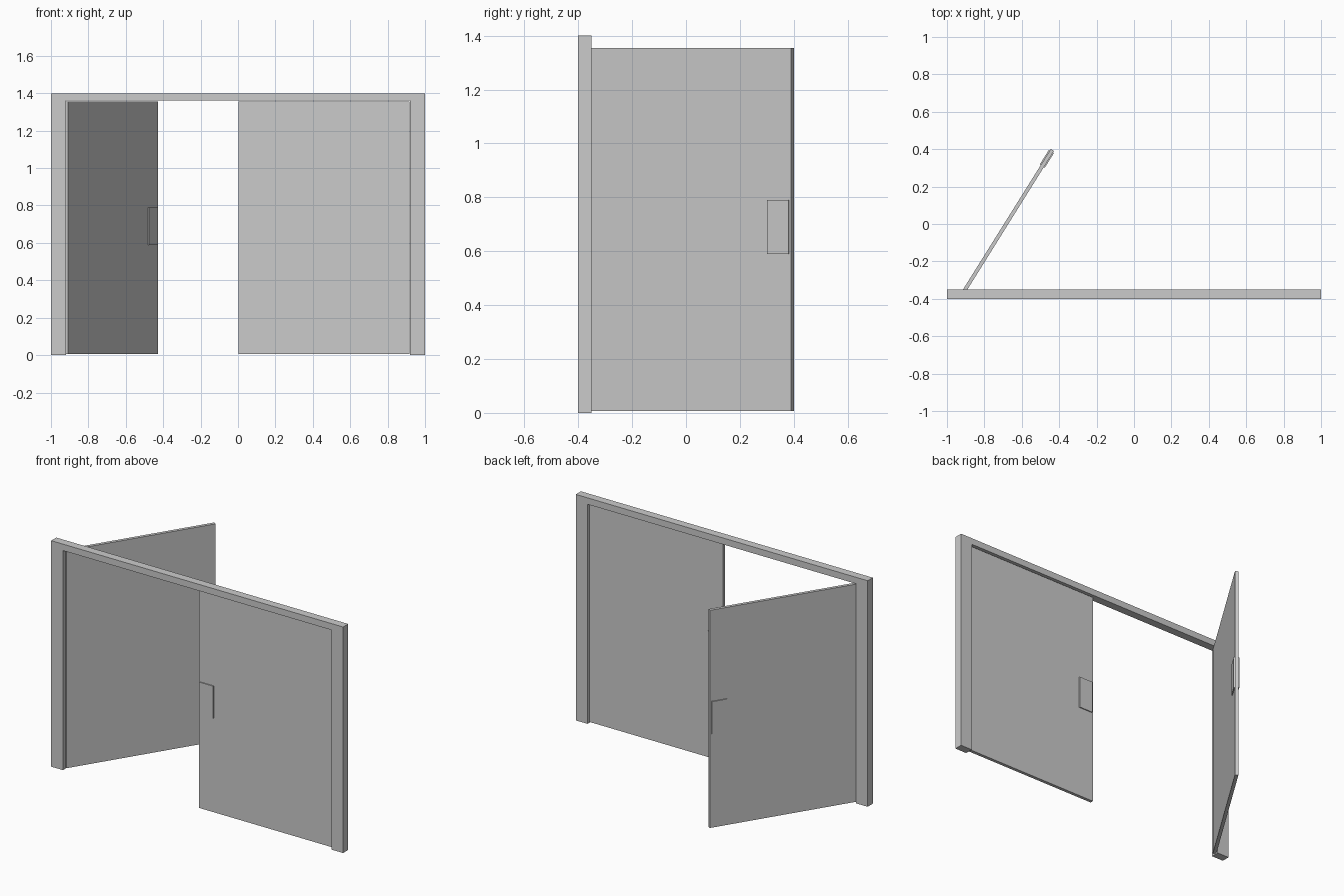
import bpy, bmesh, math
from mathutils import Matrix, Vector

if "Cube" in bpy.data.objects:
    bpy.data.objects.remove(bpy.data.objects["Cube"])


def box(name, lo, hi, mat=Matrix.Identity(4)):
    bm = bmesh.new()
    bmesh.ops.create_cube(bm, size=1)
    lo, hi = Vector(lo), Vector(hi)
    for v in bm.verts:
        v.co = (lo + hi) / 2 + v.co * (hi - lo)
    me = bpy.data.meshes.new(name)
    bm.to_mesh(me)
    bm.free()
    ob = bpy.data.objects.new(name, me)
    ob.matrix_world = mat
    bpy.context.collection.objects.link(ob)
    return ob


# door frame: one U-shaped profile extruded through its depth
bm = bmesh.new()
pts = [(-1, 0), (-0.92, 0), (-0.92, 1.36), (0.92, 1.36), (0.92, 0), (1, 0), (1, 1.4), (-1, 1.4)]
face = bm.faces.new([bm.verts.new((x, -0.4, z)) for x, z in pts])
ext = bmesh.ops.extrude_face_region(bm, geom=[face])
for v in ext["geom"]:
    if isinstance(v, bmesh.types.BMVert):
        v.co.y = -0.35
bmesh.ops.recalc_face_normals(bm, faces=bm.faces[:])
me = bpy.data.meshes.new("door_frame")
bm.to_mesh(me)
bm.free()
bpy.context.collection.objects.link(bpy.data.objects.new("door_frame", me))


# door leaf running along local +x from its hinge, push plates on both sides
def door(side, hinge_x, angle, length):
    mat = Matrix.Translation((hinge_x, -0.375, 0)) @ Matrix.Rotation(math.radians(angle), 4, 'Z')
    box(side + "_door", (0, -0.01, 0.007), (length, 0.01, 1.355), mat)
    for label, s in (("front", -1), ("back", 1)):
        y0, y1 = sorted((s * 0.01, s * 0.016))
        box(f"{side}_push_plate_{label}", (length - 0.102, y0, 0.59),
            (length - 0.009, y1, 0.79), mat)


door("left", -0.918, 58, 0.909)
door("right", 0.918, 180, 0.916)
